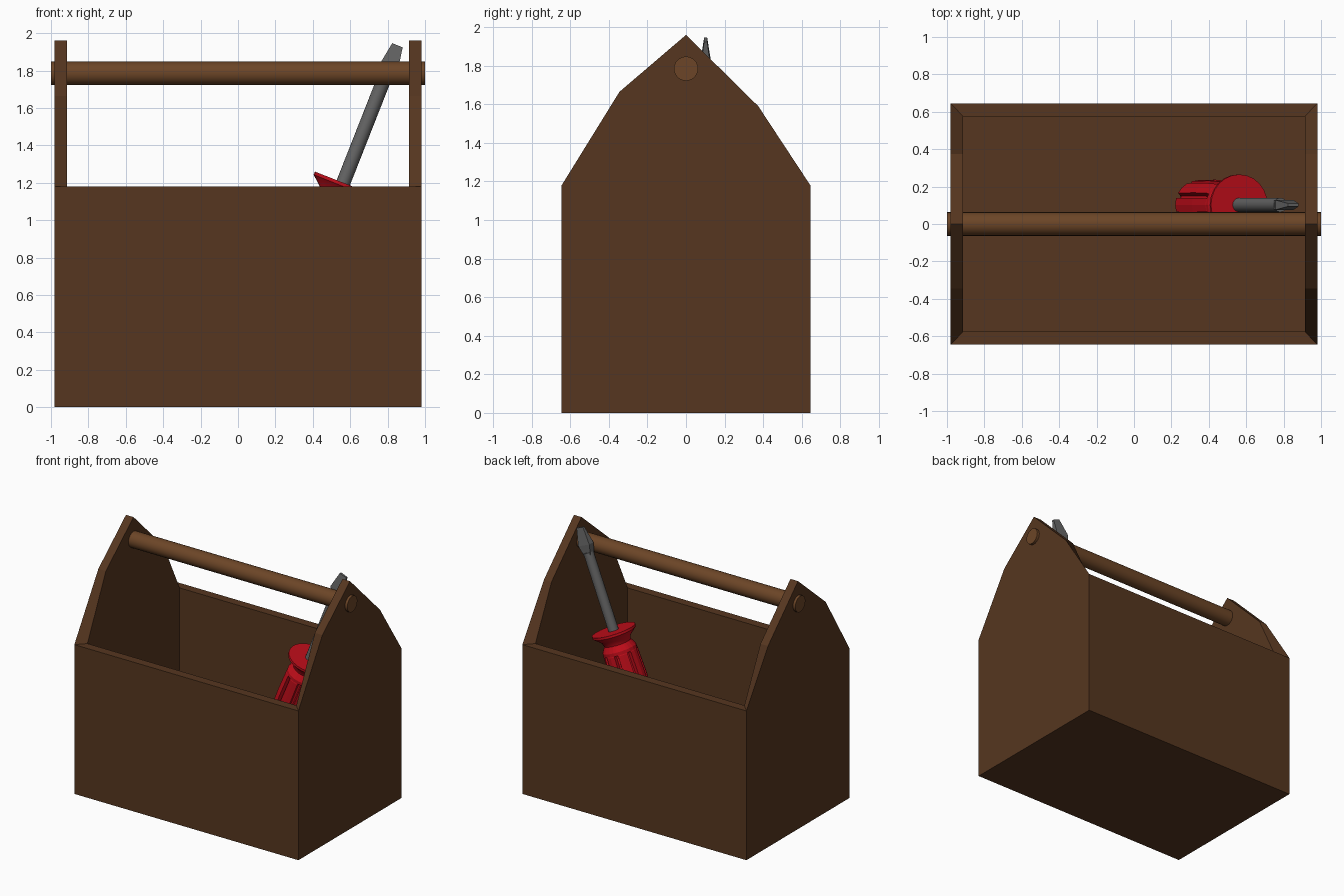
import bpy, bmesh
from math import sin, cos, pi, radians
from mathutils import Matrix

if "Cube" in bpy.data.objects:
    bpy.data.objects.remove(bpy.data.objects["Cube"])


def material(name, rgb):
    m = bpy.data.materials.new(name)
    m.diffuse_color = (*rgb, 1)
    m.use_nodes = True
    m.node_tree.nodes["Principled BSDF"].inputs["Base Color"].default_value = m.diffuse_color
    return m


WOOD = material("dark_wood", (0.093, 0.037, 0.014))
ROD = material("light_wood", (0.15, 0.06, 0.02))
RED = material("red_plastic", (0.52, 0.004, 0.01))
STEEL = material("steel", (0.13, 0.13, 0.13))


def finish(name, bm, mat, matrix=Matrix(), smooth=False):
    bmesh.ops.recalc_face_normals(bm, faces=bm.faces)
    me = bpy.data.meshes.new(name)
    bm.to_mesh(me)
    bm.free()
    me.materials.append(mat)
    ob = bpy.data.objects.new(name, me)
    bpy.context.collection.objects.link(ob)
    ob.matrix_world = matrix
    if smooth:
        bpy.ops.object.select_all(action='DESELECT')
        ob.select_set(True)
        bpy.context.view_layer.objects.active = ob
        bpy.ops.object.shade_smooth_by_angle(angle=radians(35))
    return ob


def loft(name, rings, mat, matrix, smooth=False):
    """Skin a list of equal-length point rings and cap both ends."""
    bm = bmesh.new()
    vs = [[bm.verts.new(p) for p in r] for r in rings]
    n = len(vs[0])
    for a, b in zip(vs, vs[1:]):
        for i in range(n):
            j = (i + 1) % n
            bm.faces.new((a[i], a[j], b[j], b[i]))
    bm.faces.new(vs[0])
    bm.faces.new(vs[-1])
    return finish(name, bm, mat, matrix, smooth)


def circle(r, z, n=24):
    return [(r * cos(2 * pi * i / n), r * sin(2 * pi * i / n), z) for i in range(n)]


# Open box with peaked ends: outer and inner profile at each end
gable = [(-0.345, 1.665), (0, 1.96), (0.375, 1.59)]


def profile(y, floor):
    return [(-y, floor), (-y, 1.18)] + gable + [(y, 1.18), (y, floor)]


bm = bmesh.new()
ends = []
for s in (-1, 1):
    outer = [bm.verts.new((s * 0.98, y, z)) for y, z in profile(0.645, 0)]
    inner = [bm.verts.new((s * 0.914, y, z)) for y, z in profile(0.576, 0.07)]
    bm.faces.new(outer)
    bm.faces.new(inner)
    for i in range(1, 5):
        bm.faces.new((outer[i], outer[i + 1], inner[i + 1], inner[i]))
    ends.append((outer, inner))
(lo, li), (ro, ri) = ends
for a, b in ((lo, ro), (li, ri)):
    for i, j in ((0, 1), (5, 6), (6, 0)):      # long walls and floor
        bm.faces.new((a[i], a[j], b[j], b[i]))
for i in (1, 5):                               # long rims
    bm.faces.new((lo[i], ro[i], ri[i], li[i]))
finish("toolbox_body", bm, WOOD)

# Carrying rod
loft("carry_rod", [circle(0.063, -1), circle(0.063, 1)], ROD,
     Matrix.Translation((0, 0, 1.785)) @ Matrix.Rotation(pi / 2, 4, 'Y'), True)

# Screwdriver, leaning toward +x; local origin at the guard disc
tool = Matrix.Translation((0.563, 0.102, 1.2)) @ Matrix.Rotation(radians(21.5), 4, 'Y')


def fluted(r, z, depth):
    pts = []
    for k in range(8):
        for off, d in ((-16, 0), (0, 0), (16, 0), (19, depth), (26, depth)):
            a = radians(45 * k + off)
            pts.append(((r - d) * cos(a), (r - d) * sin(a), z))
    return pts


loft("screwdriver_grip", [
    fluted(0.10, -0.64, 0.005), fluted(0.132, -0.60, 0.025), fluted(0.135, -0.35, 0.025),
    fluted(0.128, -0.17, 0.025), fluted(0.126, -0.165, 0), fluted(0.126, -0.14, 0),
    fluted(0.10, -0.095, 0)], RED, tool)
loft("screwdriver_guard", [
    circle(0.10, -0.097), circle(0.11, -0.065), circle(0.163, -0.018), circle(0.163, 0)],
    RED, tool, True)

# Steel shaft and flat blade
loft("screwdriver_shaft", [circle(0.038, -0.03, 16), circle(0.038, 0.6, 16)], STEEL, tool, True)


def rect(w, t, z):
    return [(-w, -t, z), (w, -t, z), (w, t, z), (-w, t, z)]


loft("screwdriver_blade", [
    rect(0.03, 0.024, 0.58), rect(0.052, 0.026, 0.66), rect(0.03, 0.008, 0.79)], STEEL, tool)
